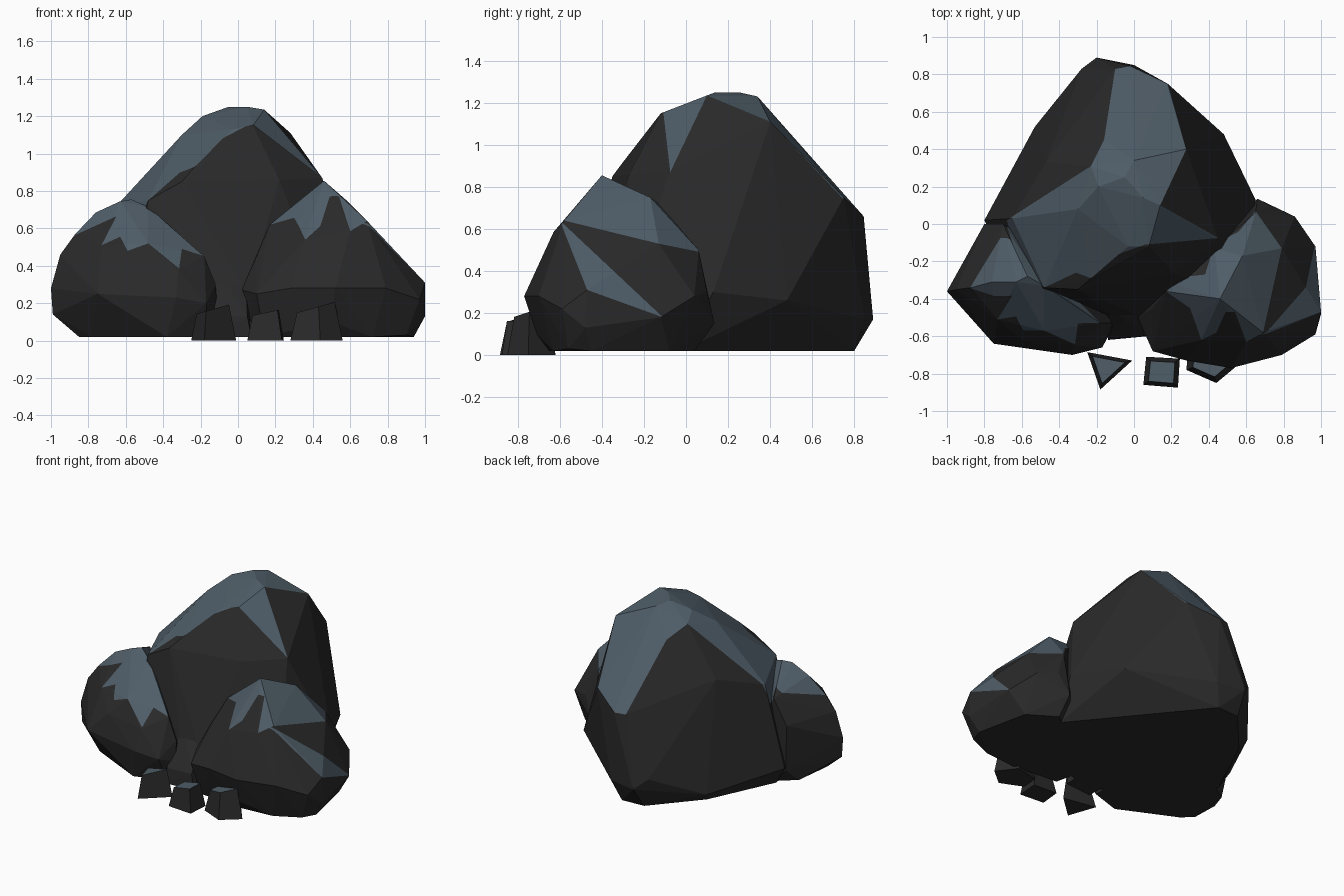
import bpy, bmesh
from mathutils import Vector


def material(name, rgb):
    m = bpy.data.materials.new(name)
    m.diffuse_color = (*rgb, 1)
    return m


ROCK = material("dark_rock", (0.0225, 0.0225, 0.0225))
SLATE = material("blue_slate", (0.078, 0.109, 0.136))


def inside(p, q, poly):
    hit = False
    for a, b in zip(poly, poly[1:] + poly[:1]):
        if (a[1] > q) != (b[1] > q) and p < a[0] + (q - a[1]) * (b[0] - a[0]) / (b[1] - a[1]):
            hit = not hit
    return hit


def finish(bm, name):
    bmesh.ops.recalc_face_normals(bm, faces=bm.faces)
    me = bpy.data.meshes.new(name)
    bm.to_mesh(me)
    bm.free()
    me.materials.append(ROCK)
    me.materials.append(SLATE)
    ob = bpy.data.objects.new(name, me)
    bpy.context.collection.objects.link(ob)


def boulder(name, points, caps=()):
    """Faceted hull. Each cap (axes, facing, limit, outline) is cut through it along
    the third axis; enclosed faces turned towards `facing` become slate."""
    bm = bmesh.new()
    for p in points:
        bm.verts.new(p)
    bmesh.ops.convex_hull(bm, input=bm.verts)
    loose = [v for v in bm.verts if not v.link_faces]
    bmesh.ops.delete(bm, geom=loose, context='VERTS')
    for (i, j), facing, limit, poly in caps:
        for a, b in zip(poly, poly[1:] + poly[:1]):
            co, no = Vector((0, 0, 0)), Vector((0, 0, 0))
            co[i], co[j] = a
            no[i], no[j] = b[1] - a[1], a[0] - b[0]
            bmesh.ops.bisect_plane(bm, geom=bm.verts[:] + bm.edges[:] + bm.faces[:],
                                   plane_co=co, plane_no=no.normalized(), dist=1e-5)
    bmesh.ops.recalc_face_normals(bm, faces=bm.faces)
    bm.normal_update()
    for f in bm.faces:
        c = f.calc_center_median()
        if any(f.normal[facing] > limit and inside(c[i], c[j], poly)
               for (i, j), facing, limit, poly in caps):
            f.material_index = 1
    finish(bm, name)


TOP, FRONT, SIDE = (0, 1), (0, 2), (1, 2)

# Large central boulder
boulder("main_boulder", [
    (-.05, .25, 1.25), (.05, .14, 1.25), (.14, .10, 1.235), (0, .34, 1.23),
    (-.19, .20, 1.20), (-.03, -.12, 1.13), (.08, -.12, 1.15), (-.30, .08, 1.10),
    (-.23, .31, 1.15), (-.16, .45, 1.07),
    (.28, .40, 1.11), (.45, -.08, .87), (-.23, -.29, .93), (-.30, -.35, .85),
    (-.57, -.02, .76), (-.65, .03, .72), (-.48, -.34, .75), (.22, -.27, .86),
    (-.10, .83, .66), (-.02, .845, .66), (.18, .75, .75), (-.28, .83, .24),
    (-.20, .89, .17), (0, .85, .17), (-.47, .33, .82), (-.53, .52, .08),
    (-.80, .02, .15), (.48, .48, .26), (.65, .13, .30), (-.10, -.50, .25),
    (.05, -.50, .25), (-.22, .79, .02), (-.05, .80, .02), (.62, -.02, .02),
    (-.50, .47, .02), (-.72, 0, .02), (-.10, -.52, .02), (.06, -.52, .02),
    (.55, -.35, .02), (-.60, -.40, .02)],
    [(TOP, 2, .2, [
        (-.10, .835), (.02, .90), (.18, .76), (.28, .40), (.14, .10), (.45, -.075),
        (.06, -.11), (-.08, -.16), (-.23, -.29), (-.31, -.26), (-.48, -.34),
        (-.62, -.20), (-.68, .02), (-.65, .04), (-.23, .31), (-.16, .45)])])

# Low toe between the two front boulders
boulder("front_toe", [
    (-.14, -.44, .36), (.04, -.44, .36), (-.04, -.52, .27), (-.14, -.61, .13),
    (.05, -.60, .13), (-.14, -.62, .02), (.07, -.60, .02), (-.14, -.40, .02),
    (.07, -.40, .02)])

# Left boulder
boulder("left_boulder", [
    (-.57, -.28, .755), (-.63, -.31, .745), (-.48, -.33, .715), (-.76, -.31, .685),
    (-.35, -.41, .60), (-.87, -.34, .57), (-.95, -.35, .46), (-1, -.36, .28),
    (-.99, -.36, .14), (-.18, -.53, .45), (-.12, -.53, .30), (-.11, -.55, .16),
    (-.32, -.65, .38), (-.48, -.57, .52), (-.73, -.51, .51), (-.75, -.64, .25),
    (-.33, -.70, .23), (-.17, -.66, .20), (-.60, -.62, .40), (-.80, 0, .45),
    (-.79, -.01, .12), (-.70, 0, .62), (-.85, -.39, .02), (-.78, -.46, .02),
    (-.38, -.65, .02), (-.16, -.58, .02), (-.83, -.10, .03), (-.68, 0, .02),
    (-.20, -.30, .02)],
    [(FRONT, 2, .05, [
        (-1, .49), (-.87, .565), (-.65, .665), (-.73, .51), (-.63, .555),
        (-.59, .48), (-.48, .52), (-.315, .385), (-.30, .49), (-.16, .445),
        (-.10, 1), (-1, 1)])])

# Right boulder
boulder("right_boulder", [
    (.46, -.40, .855), (.43, -.13, .72), (.58, -.17, .75), (.22, -.32, .65),
    (.17, -.36, .62), (.69, -.58, .64), (.36, -.62, .54), (.60, -.63, .585),
    (.79, -.13, .53), (.65, .06, .50), (1, -.47, .31), (.97, -.12, .18),
    (.86, .04, .28), (.73, .10, .30), (.66, .135, .15), (1, -.48, .13),
    (.97, -.59, .22), (.79, -.70, .28), (.52, -.77, .28), (.28, -.73, .28),
    (.10, -.68, .25), (.02, -.50, .27), (.05, -.52, .14), (.10, -.45, .45),
    (.94, -.45, .02), (.90, -.56, .03), (.72, -.63, .02), (.48, -.65, .02),
    (.50, -.71, .10), (.14, -.62, .02), (.10, -.45, .02), (.67, .04, .02),
    (.86, -.08, .02)],
    [(TOP, 2, .02, [
        (.20, -.29), (.17, -.36), (.30, -.45), (.36, -.62), (.44, -.58), (.49, -.47),
        (.54, -.47), (.60, -.63), (.69, -.58), (.79, -.13), (.65, .07), (.56, -.04),
        (.43, -.11), (.38, -.27)]),
     (SIDE, 0, .05, [(-.60, .64), (-.47, .31), (-.11, .18)])])


def stone(name, outline, height, lean):
    """Small tapered block with a slate top; lean tilts the top along x."""
    bm = bmesh.new()
    n = len(outline)
    cx = sum(p[0] for p in outline) / n
    cy = sum(p[1] for p in outline) / n
    low = [bm.verts.new((x, y, 0)) for x, y in outline]
    high = [bm.verts.new((cx + (x - cx) * .72, cy + (y - cy) * .72,
                          height + lean * (x - cx))) for x, y in outline]
    bm.faces.new(low[::-1])
    bm.faces.new(high).material_index = 1
    for i in range(n):
        j = (i + 1) % n
        bm.faces.new((low[i], low[j], high[j], high[i]))
    finish(bm, name)


# Small stones along the front
stone("left_stone", [(-.25, -.685), (-.18, -.885), (-.01, -.73)], .165, .2)
stone("middle_stone", [(.05, -.86), (.235, -.875), (.245, -.72), (.065, -.71)], .15, .15)
stone("right_stone", [(.28, -.78), (.44, -.85), (.56, -.75), (.46, -.62), (.29, -.66)], .175, .2)
